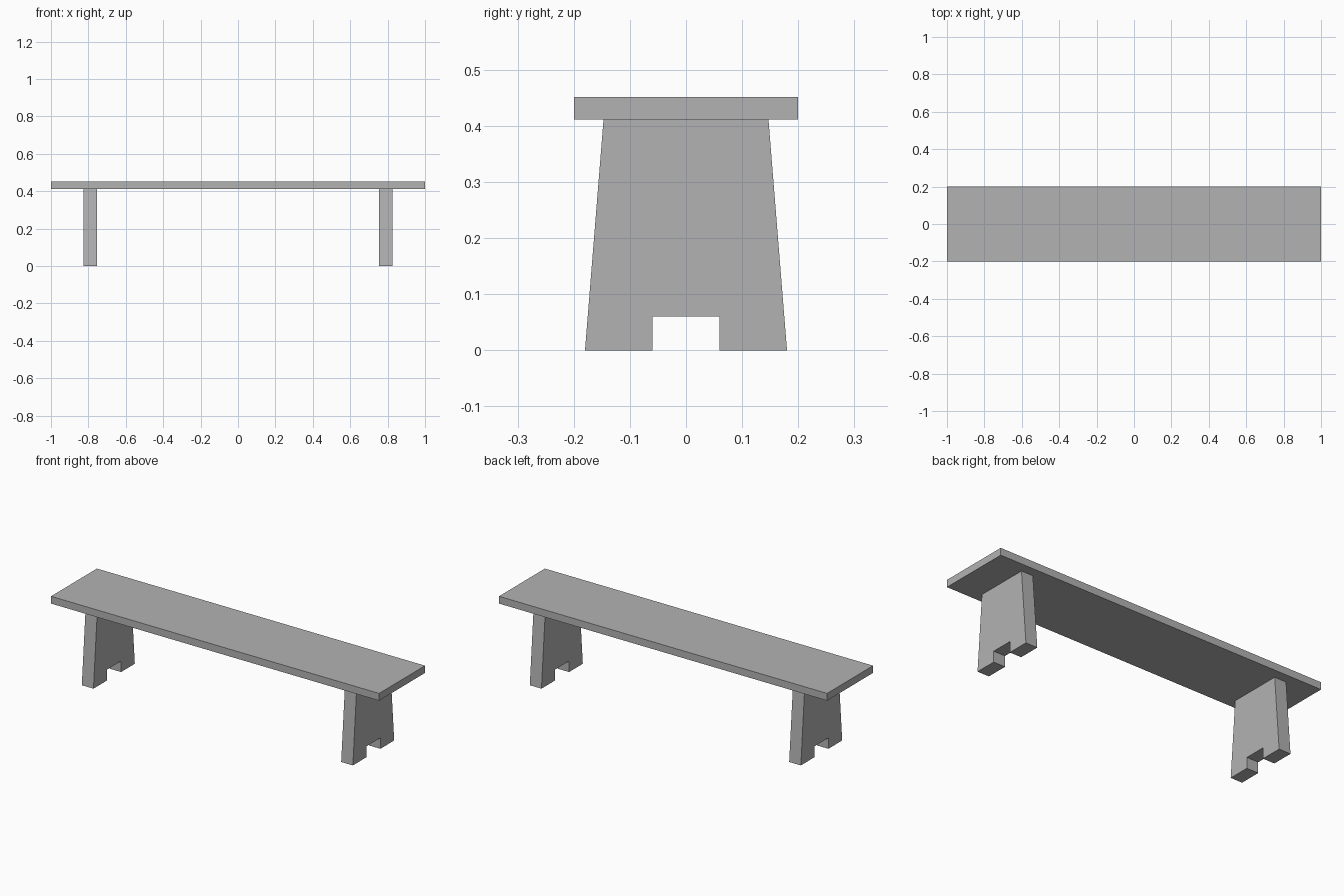
import bpy
import bmesh
from mathutils import Vector

cube = bpy.data.objects.get("Cube")
if cube:
    bpy.data.objects.remove(cube, do_unlink=True)

# Single plain grey finish
GREY = (0.45, 0.45, 0.45, 1.0)
grey = bpy.data.materials.new("plain_grey")
grey.use_nodes = True
grey.diffuse_color = GREY
grey.node_tree.nodes["Principled BSDF"].inputs["Base Color"].default_value = GREY


def slab(name, outline, x0, x1):
    """Extrude a closed (y, z) outline along x from x0 to x1."""
    bm = bmesh.new()
    face = bm.faces.new([bm.verts.new((x0, y, z)) for y, z in outline])
    grown = bmesh.ops.extrude_face_region(bm, geom=[face])["geom"]
    bmesh.ops.translate(bm, vec=Vector((x1 - x0, 0, 0)),
                        verts=[v for v in grown if isinstance(v, bmesh.types.BMVert)])
    bmesh.ops.recalc_face_normals(bm, faces=bm.faces)
    mesh = bpy.data.meshes.new(name)
    bm.to_mesh(mesh)
    bm.free()
    mesh.materials.append(grey)
    obj = bpy.data.objects.new(name, mesh)
    bpy.context.collection.objects.link(obj)
    return obj


SEAT_BOTTOM, SEAT_TOP = 0.411, 0.451

# Seat plank
slab("seat", [(-0.2, SEAT_BOTTOM), (0.2, SEAT_BOTTOM),
              (0.2, SEAT_TOP), (-0.2, SEAT_TOP)], -1, 1)

# Tapered leg boards with a square notch at the foot
half = [(0.06, 0.06), (0.06, 0), (0.18, 0), (0.147, SEAT_BOTTOM)]
leg_outline = half + [(-y, z) for y, z in reversed(half)]
for side, sign in (("left", 1), ("right", -1)):
    slab(side + "_leg", leg_outline, sign * 0.755, sign * 0.826)
